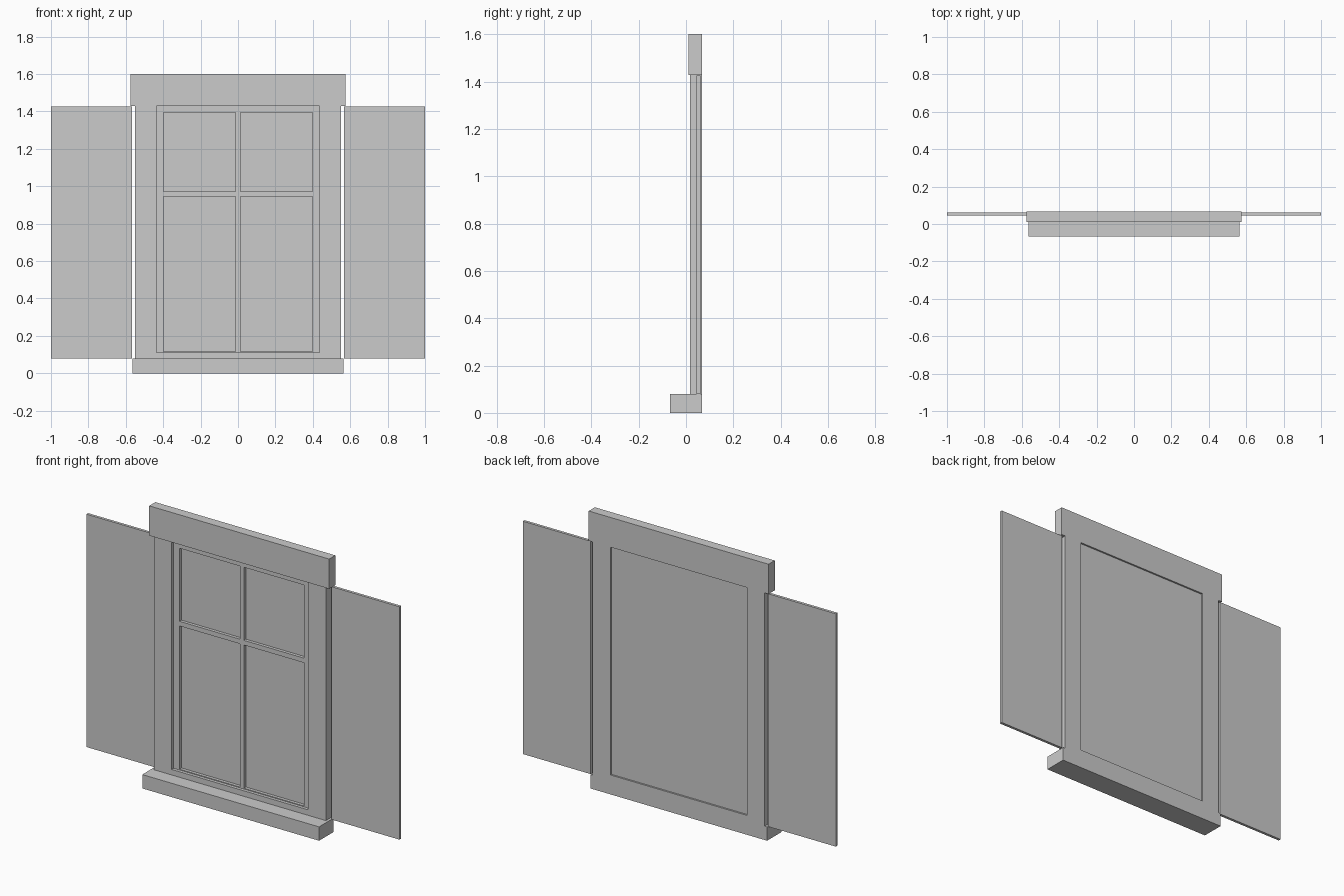
import bpy, bmesh
from mathutils import Vector

if "Cube" in bpy.data.objects:
    bpy.data.objects.remove(bpy.data.objects["Cube"])


def boxes(name, parts):
    """One object from boxes given as (x0, x1, y0, y1, z0, z1)."""
    bm = bmesh.new()
    for x0, x1, y0, y1, z0, z1 in parts:
        size = Vector((x1 - x0, y1 - y0, z1 - z0))
        mid = Vector((x0 + x1, y0 + y1, z0 + z1)) / 2
        for v in bmesh.ops.create_cube(bm, size=1)["verts"]:
            v.co = Vector(a * b for a, b in zip(v.co, size)) + mid
    mesh = bpy.data.meshes.new(name)
    bm.to_mesh(mesh)
    bm.free()
    obj = bpy.data.objects.new(name, mesh)
    bpy.context.collection.objects.link(obj)
    return obj


BACK = 0.067

# Sill and header
boxes("sill", [(-0.565, 0.565, -0.067, BACK, 0, 0.08)])
boxes("header", [(-0.575, 0.575, 0.011, BACK, 1.428, 1.6)])

# Outer frame: two jambs and a bottom rail
boxes("frame_bottom", [(-0.436, 0.436, 0.017, BACK, 0.08, 0.112)])
for side, s in (("left", -1), ("right", 1)):
    x0, x1 = sorted((s * 0.436, s * 0.55))
    boxes("frame_jamb_" + side, [(x0, x1, 0.017, BACK, 0.08, 1.428)])

# Sash with stiles, rails and glazing bars
F, B = 0.035, 0.057
boxes("sash", [
    (-0.436, -0.398, F, B, 0.112, 1.428),
    (0.398, 0.436, F, B, 0.112, 1.428),
    (-0.398, 0.398, F, B, 0.112, 0.117),
    (-0.398, 0.398, F, B, 1.393, 1.428),
    (-0.013, 0.013, F, B, 0.117, 1.393),
    (-0.398, -0.013, F, B, 0.944, 0.971),
    (0.013, 0.398, F, B, 0.944, 0.971),
])

# Glass panes, flush with the back of the sash
for side, x0, x1 in (("left", -0.398, -0.013), ("right", 0.013, 0.398)):
    for level, z0, z1 in (("lower", 0.117, 0.944), ("upper", 0.971, 1.393)):
        boxes(f"pane_{level}_{side}", [(x0, x1, 0.053, B, z0, z1)])

# Open shutters
for side, s in (("left", -1), ("right", 1)):
    x0, x1 = sorted((s * 0.567, s * 1.0))
    boxes("shutter_" + side, [(x0, x1, 0.045, 0.061, 0.08, 1.425)])
